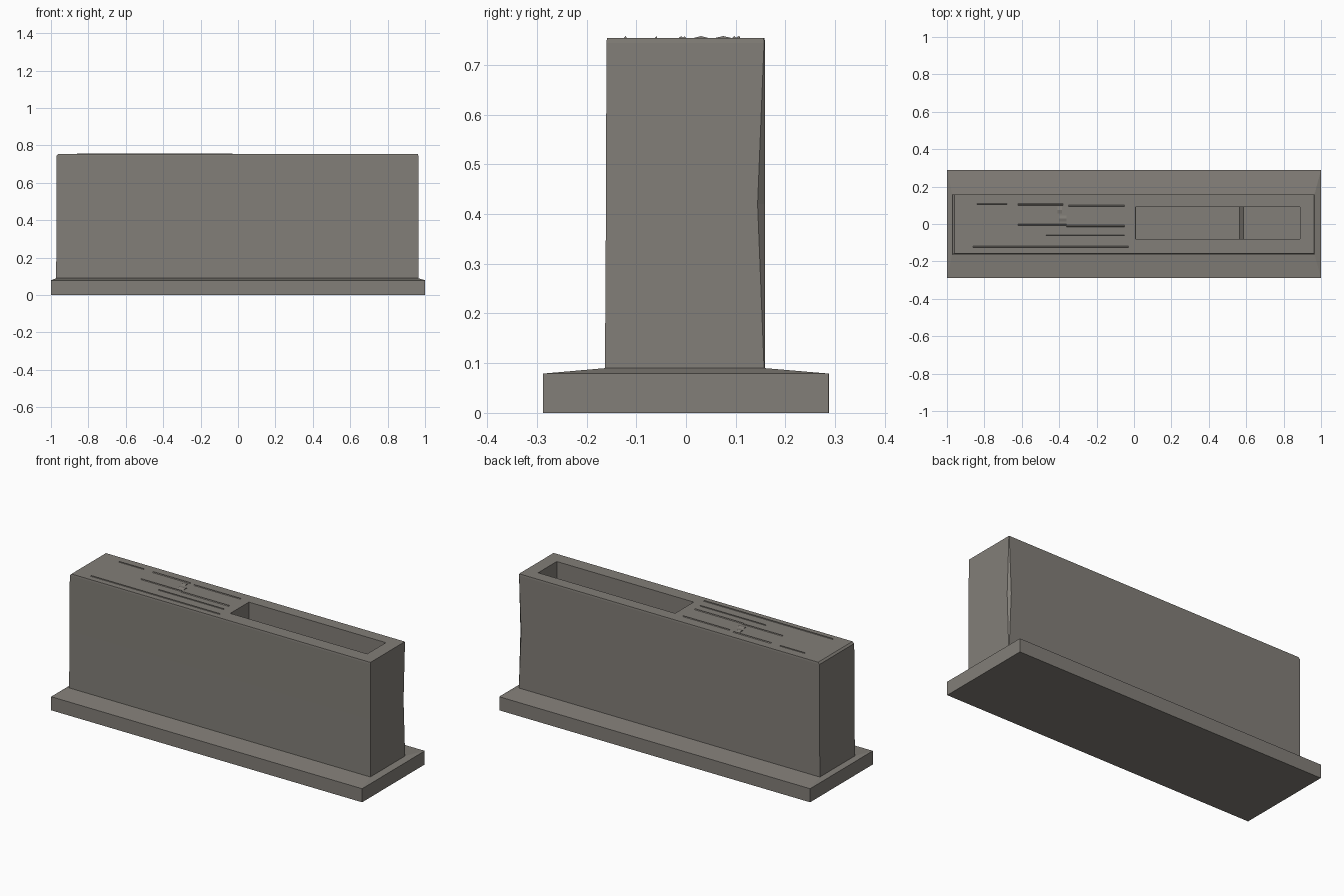
import bpy, bmesh

if "Cube" in bpy.data.objects:
    bpy.data.objects.remove(bpy.data.objects["Cube"])

stone = bpy.data.materials.new("warm_grey_stone")
stone.diffuse_color = (0.225, 0.21, 0.188, 1)
stone.use_nodes = True
stone.node_tree.nodes["Principled BSDF"].inputs["Base Color"].default_value = stone.diffuse_color


def make(name, bm):
    bmesh.ops.recalc_face_normals(bm, faces=bm.faces)
    me = bpy.data.meshes.new(name)
    bm.to_mesh(me)
    bm.free()
    me.materials.append(stone)
    ob = bpy.data.objects.new(name, me)
    bpy.context.collection.objects.link(ob)
    return ob


def ring(bm, x0, x1, y0, y1, z, cut):
    # rectangle whose back right corner is trimmed by a small cut
    pts = [(x0, y0), (x1, y0), (x1, y1 - cut), (x1 - cut, y1), (x0, y1)]
    return [bm.verts.new((x, y, z)) for x, y in pts]


# wide foot, sloped ledge and tall block as one lofted solid
bm = bmesh.new()
levels = [
    (-1.0, 1.0, -0.288, 0.288, 0.0, 0.001),
    (-1.0, 1.0, -0.288, 0.288, 0.079, 0.001),
    (-0.972, 0.965, -0.163, 0.159, 0.09, 0.002),
    (-0.971, 0.964, -0.161, 0.159, 0.42, 0.015),
    (-0.97, 0.964, -0.16, 0.159, 0.744, 0.002),
    (-0.96, 0.963, -0.159, 0.158, 0.754, 0.002),
]
rings = [ring(bm, *lv) for lv in levels]
for a, b in zip(rings, rings[1:]):
    for i in range(5):
        j = (i + 1) % 5
        bm.faces.new((a[i], a[j], b[j], b[i]))
bm.faces.new(rings[0])
bm.faces.new(rings[-1])
block = make("block_on_foot", bm)

# stepped pocket cut into the right half of the top
bm = bmesh.new()
profile = [(0.005, 0.9), (0.012, 0.40), (0.565, 0.40), (0.585, 0.47),
           (0.888, 0.47), (0.888, 0.9)]
f = bm.faces.new([bm.verts.new((x, -0.081, z)) for x, z in profile])
ext = bmesh.ops.extrude_face_region(bm, geom=[f])
for v in ext["geom"]:
    if isinstance(v, bmesh.types.BMVert):
        v.co.y = 0.09
cutter = make("pocket_cutter", bm)
cutter.hide_render = True
cutter.hide_viewport = False
cutter.display_type = 'WIRE'
mod = block.modifiers.new("pocket", 'BOOLEAN')
mod.object = cutter
mod.operation = 'DIFFERENCE'
mod.solver = 'EXACT'
# apply the cut and drop the helper
deps = bpy.context.evaluated_depsgraph_get()
block_mesh = bpy.data.meshes.new_from_object(block.evaluated_get(deps))
block.modifiers.clear()
block.data = block_mesh
bpy.data.objects.remove(cutter)


# faint tool-mark ridges on the left half of the top
def ridge(name, x0, x1, y, half, h):
    bm = bmesh.new()
    ends = []
    for x in (x0, x1):
        ends.append([bm.verts.new(p) for p in
                     ((x, y - half, 0.753), (x, y + half, 0.753), (x, y, 0.754 + h))])
    a, b = ends
    for i in range(3):
        j = (i + 1) % 3
        bm.faces.new((a[i], a[j], b[j], b[i]))
    bm.faces.new(a)
    bm.faces.new(b)
    make(name, bm)


marks = [(-0.62, -0.38, 0.105, 0.006), (-0.35, -0.05, 0.097, 0.005),
         (-0.62, -0.36, -0.003, 0.005), (-0.36, -0.05, -0.01, 0.006),
         (-0.47, -0.05, -0.06, 0.003), (-0.86, -0.03, -0.122, 0.004),
         (-0.84, -0.68, 0.107, 0.003), (-0.40, -0.36, 0.03, 0.02),
         (-0.41, -0.385, 0.075, 0.022)]
for n, (x0, x1, y, half) in enumerate(marks):
    ridge("top_ridge_%d" % n, x0, x1, y, half, 0.004)
